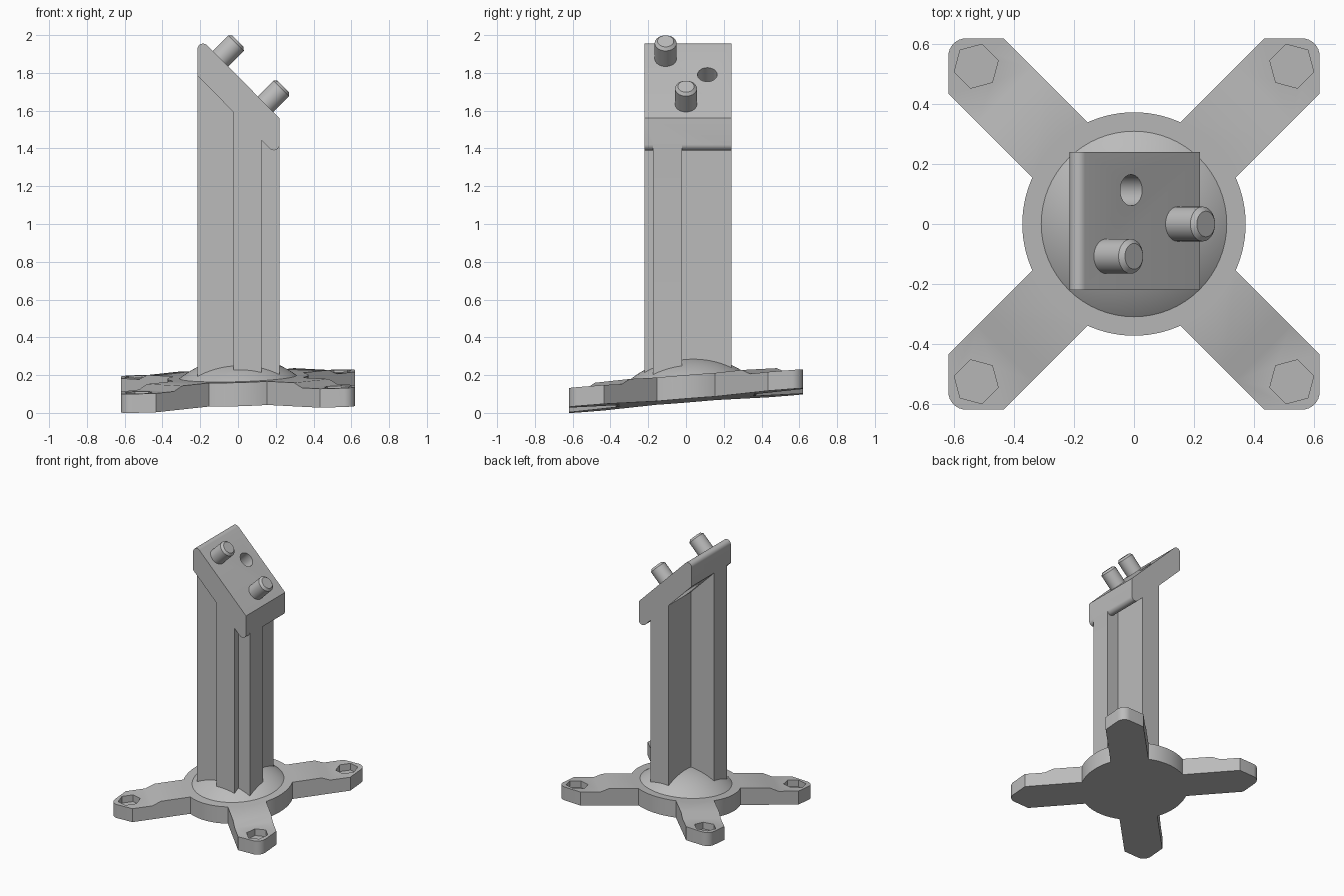
import bpy
import bmesh
from math import cos, sin, pi, radians
from mathutils import Matrix, Vector

if "Cube" in bpy.data.objects:
    bpy.data.objects.remove(bpy.data.objects["Cube"])

grey = bpy.data.materials.new("plain grey")
grey.use_nodes = True
grey.diffuse_color = (0.5, 0.5, 0.5, 1)
grey.node_tree.nodes["Principled BSDF"].inputs["Base Color"].default_value = (0.5, 0.5, 0.5, 1)


def make_object(name, bm):
    bmesh.ops.recalc_face_normals(bm, faces=bm.faces)
    mesh = bpy.data.meshes.new(name)
    bm.to_mesh(mesh)
    bm.free()
    mesh.materials.append(grey)
    obj = bpy.data.objects.new(name, mesh)
    bpy.context.collection.objects.link(obj)
    return obj


def prism(points, direction):
    """Closed outline of 3D points, extruded along a direction."""
    bm = bmesh.new()
    face = bm.faces.new([bm.verts.new(p) for p in points])
    new = bmesh.ops.extrude_face_region(bm, geom=[face])["geom"]
    bmesh.ops.translate(bm, vec=direction, verts=[v for v in new if isinstance(v, bmesh.types.BMVert)])
    return bm


def cylinder(name, start, axis, length, radius, sides=32, tip=0.0):
    """Cylinder from a start point, with an optional chamfered tip."""
    bm = bmesh.new()
    bmesh.ops.create_cone(bm, cap_ends=True, segments=sides, radius1=radius, radius2=radius, depth=length,
                          matrix=Matrix.Translation((0, 0, length / 2)))
    if tip:
        rim = [e for e in bm.edges if all(v.co.z > length * 0.9 for v in e.verts)]
        bmesh.ops.bevel(bm, geom=rim, offset=tip, segments=1, affect='EDGES')
    turn = Vector(axis).to_track_quat('Z', 'Y').to_matrix().to_4x4()
    bm.transform(Matrix.Translation(start) @ turn)
    return make_object(name, bm)


def combine(target, other, operation):
    mod = target.modifiers.new("combine", 'BOOLEAN')
    mod.operation, mod.solver, mod.object = operation, 'EXACT', other
    bpy.context.view_layer.objects.active = target
    bpy.ops.object.modifier_apply(modifier=mod.name)
    bpy.data.objects.remove(other)


def smooth(obj):
    bpy.ops.object.select_all(action='DESELECT')
    obj.select_set(True)
    bpy.context.view_layer.objects.active = obj
    bpy.ops.object.shade_smooth_by_angle(angle=radians(30))


def arc(cx, cz, r, start, end, n=8):
    return [(cx + r * cos(radians(start + (end - start) * i / n)),
             cz + r * sin(radians(start + (end - start) * i / n))) for i in range(n + 1)]


UP = (0, 0, 1)
HUB_H, END_H = 0.125, 0.1

# Hub disc of the base
base = cylinder("cross_base", (0, 0, 0), UP, HUB_H, 0.373, 96)

# Four arms with pointed, rounded ends and a small ramp on top
for i in range(4):
    spin = Matrix.Rotation(pi / 4 + i * pi / 2, 4, 'Z')
    outline = [(0.2, 0.131), (0.2, -0.131), (0.746, -0.131)] + arc(0.792, 0, 0.06, -45, 45) + [(0.746, 0.131)]
    bm = prism([(x, y, 0) for x, y in outline], (0, 0, HUB_H))
    for cut in (0.55, 0.61):
        bmesh.ops.bisect_plane(bm, geom=bm.verts[:] + bm.edges[:] + bm.faces[:],
                               plane_co=(cut, 0, 0), plane_no=(1, 0, 0))
    for v in bm.verts:
        if v.co.z > 0.01 and v.co.x > 0.58:
            v.co.z = END_H
    bm.transform(spin)
    combine(base, make_object("arm", bm), 'UNION')

# Low dome over the hub
bm = bmesh.new()
bmesh.ops.create_uvsphere(bm, u_segments=64, v_segments=64, radius=0.51,
                          matrix=Matrix.Translation((0, 0, -0.28)))
bmesh.ops.bisect_plane(bm, geom=bm.verts[:] + bm.edges[:] + bm.faces[:],
                       plane_co=(0, 0, 0.1), plane_no=UP, clear_inner=True)
bmesh.ops.holes_fill(bm, edges=[e for e in bm.edges if e.is_boundary])
combine(base, make_object("dome", bm), 'UNION')

# Bolt holes with hexagonal nut pockets in the arm ends
for i in range(4):
    angle = pi / 4 + i * pi / 2
    x, y = 0.745 * cos(angle), 0.745 * sin(angle)
    combine(base, cylinder("bolt_hole", (x, y, -0.1), UP, 0.4, 0.038), 'DIFFERENCE')
    bm = prism([(x + 0.076 * cos(angle + k * pi / 3), y + 0.076 * sin(angle + k * pi / 3), 0.05)
                for k in range(6)], (0, 0, 0.2))
    combine(base, make_object("nut_pocket", bm), 'DIFFERENCE')

# Two round recesses in the underside
for x in (-0.27, 0.27):
    combine(base, cylinder("recess", (x, 0, -0.1), UP, 0.18, 0.06), 'DIFFERENCE')

# The base leans slightly under the upright post
lean = Matrix.Identity(4)
lean[2][0], lean[2][1], lean[2][3] = 0.028, 0.08, 0.065
base.data.transform(lean)
smooth(base)

# Sloping head plate with rounded tips
profile = arc(-0.185, 1.925, 0.03, 180, 45) + [(0.22, 1.56)] + arc(0.19, 1.42, 0.03, 0, -135) + [(-0.215, 1.785)]
post = make_object("post_and_head", prism([(x, -0.22, z) for x, z in profile], (0, 0.46, 0)))

# Post with a plus-shaped section, cut to the slope of the head
X0, X1, X2, X3 = -0.215, -0.025, 0.125, 0.22
Y0, Y1, Y2, Y3 = -0.22, -0.175, -0.022, 0.24
plus = [(X1, Y0), (X2, Y0), (X2, Y1), (X3, Y1), (X3, Y2), (X2, Y2),
        (X2, Y3), (X1, Y3), (X1, Y2), (X0, Y2), (X0, Y1), (X1, Y1)]
bm = prism([(x, y, 0.15) for x, y in plus], UP)
for v in bm.verts:
    if v.co.z > 1:
        v.co.z = 1.65 - v.co.x
combine(post, make_object("stem", bm), 'UNION')

# Blind hole in the head
SLOPE = Vector((1, 0, 1)).normalized()
combine(post, cylinder("head_hole", Vector((-0.01, 0.113, 1.79)) - SLOPE * 0.14, SLOPE, 0.3, 0.052), 'DIFFERENCE')
smooth(post)

# Two chamfered pins standing square to the slope
for name, x, y in (("upper_pin", -0.094, -0.108), ("lower_pin", 0.146, 0.0)):
    foot = Vector((x, y, 1.78 - x)) - SLOPE * 0.03
    smooth(cylinder(name, foot, SLOPE, 0.163, 0.058, tip=0.015))
